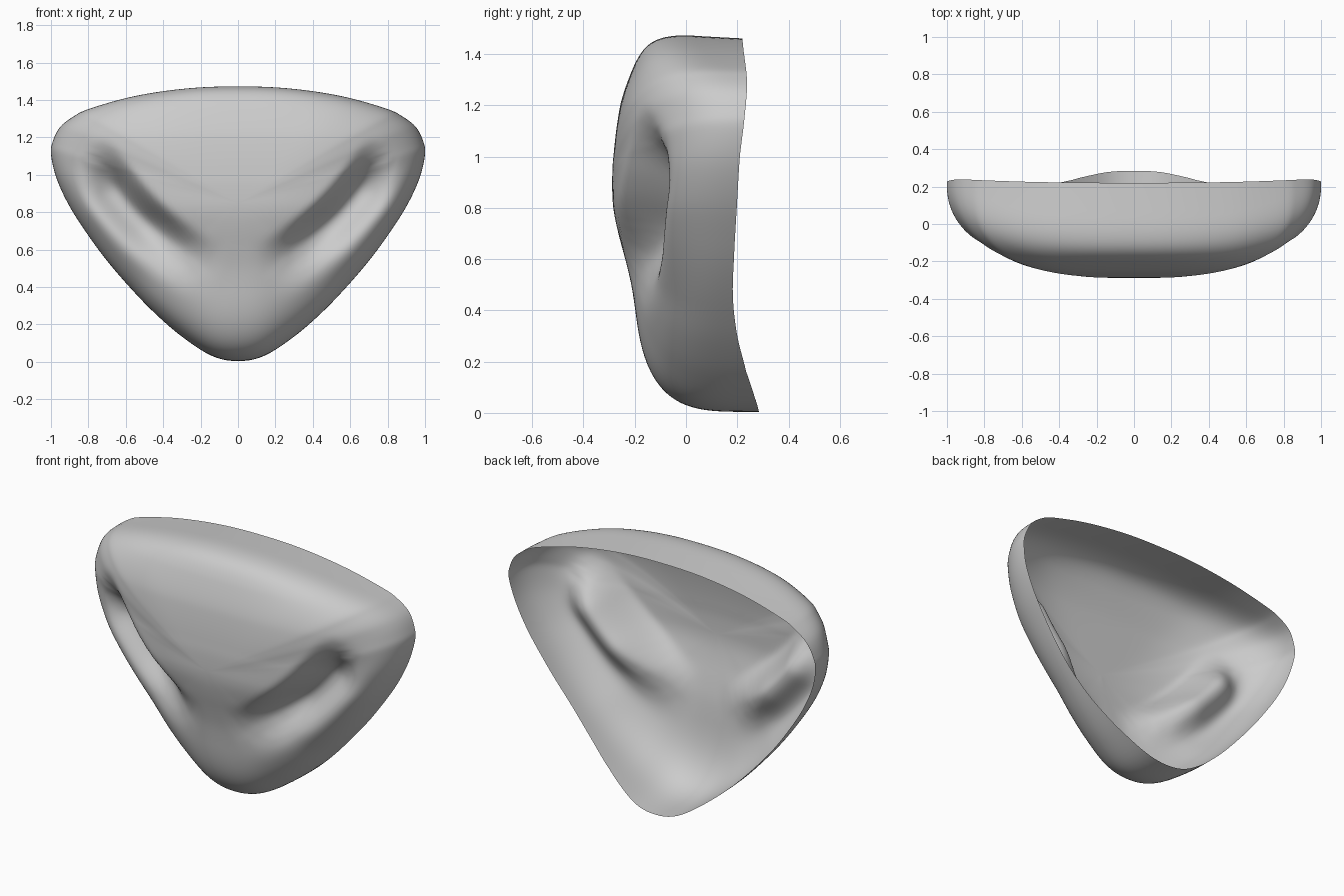
import bpy, bmesh, math
from mathutils import Vector

if "Cube" in bpy.data.objects:
    bpy.data.objects.remove(bpy.data.objects["Cube"])

RINGS, CZ = 56, 0.85


def hermite(p0, p1, p2, p3, t):
    return 0.5 * (2 * p1 + (p2 - p0) * t + (2 * p0 - 5 * p1 + 4 * p2 - p3) * t * t
                  + (3 * p1 - p0 - 3 * p2 + p3) * t ** 3)


def profile(pts, x):
    """Smooth interpolation of a value table (x ascending)."""
    x = min(max(x, pts[0][0]), pts[-1][0])
    n = len(pts)
    i = 0
    while i < n - 2 and x > pts[i + 1][0]:
        i += 1
    t = (x - pts[i][0]) / (pts[i + 1][0] - pts[i][0])
    v = [pts[min(max(k, 0), n - 1)][1] for k in range(i - 1, i + 3)]
    return hermite(*v, t)


def smooth(t):
    t = min(max(t, 0), 1)
    return t * t * (3 - 2 * t)


# Rounded triangular outline, right half from top to bottom
half = [(0, 1.475), (.2, 1.47), (.4, 1.45), (.6, 1.415), (.8, 1.36), (.88, 1.32), (.95, 1.26),
        (.99, 1.18), (1.0, 1.11), (.97, .98), (.9, .83), (.8, .675), (.7, .54), (.58, .40),
        (.45, .265), (.3, .135), (.14, .032), (0, .004)]
loop = [Vector(p) for p in half + [(-x, z) for x, z in reversed(half[1:-1])]]
n = len(loop)
outline = []
for i in range(n):
    for k in range(5):
        outline.append(hermite(loop[i - 1], loop[i], loop[(i + 1) % n], loop[(i + 2) % n], k / 5))

# Depth tables: back rim, front centre line, and edge roundness, all by height
rim = [(0, .285), (.08, .262), (.16, .235), (.3, .20), (.45, .183), (.6, .187), (.8, .198),
       (1.0, .21), (1.15, .228), (1.3, .238), (1.48, .22)]
front = [(0, -.2), (.2, -.205), (.4, -.208), (.5, -.217), (.6, -.238), (.7, -.264), (.8, -.284),
         (.9, -.288), (1.0, -.283), (1.2, -.258), (1.36, -.218), (1.48, -.2)]
roundness = [(0, 4.0), (.15, 3.4), (.4, 2.7), (.8, 2.45), (1.1, 2.35), (1.25, 2.7), (1.36, 3.9), (1.48, 7)]

# Sunken channel under the brow, a curve mirrored to both sides
channel = []
a, b, c = Vector((.83, 1.17)), Vector((.58, .68)), Vector((.09, .46))
for k in range(81):
    t = k / 80
    channel.append(a * (1 - t) ** 2 + b * 2 * t * (1 - t) + c * t * t)


def carve(x, z, y):
    p = Vector((abs(x), z))
    k = min(range(81), key=lambda j: (channel[j] - p).length_squared)
    d = (channel[k] - p).length
    tan = channel[min(k + 1, 80)] - channel[max(k - 1, 0)]
    off = p - channel[k]
    above = tan.x * off.y - tan.y * off.x < 0
    t = k / 80
    ends = smooth(t / .3) * smooth((1 - t) / .5)
    width = .15 if above else .2
    w = ends * (1 - smooth((d - .01) / width))
    floor = .005 - .06 * t
    return y + max(floor - y, 0) * w


# Open-backed shell: rings shrinking from the rim to the middle of the face
bm = bmesh.new()
rings = []
for i in range(RINGS):
    u = 1 - (i / RINGS) ** 2.2
    ring = []
    for p in outline:
        x, z = p.x * u, CZ + (p.y - CZ) * u
        e = profile(roundness, p.y)
        h = max(1 - u ** e, 0) ** (1 / e)
        r = profile(rim, p.y)
        y = r + (profile(front, z) - r) * h
        # top wall dips slightly toward the rim
        dip = .014 * smooth((p.y - 1.2) / .2) * (1 - smooth(h / .65))
        ring.append(bm.verts.new((x, carve(x, z, y), z - dip)))
    rings.append(ring)
m = len(outline)
for r0, r1 in zip(rings, rings[1:]):
    for j in range(m):
        k = (j + 1) % m
        bm.faces.new((r0[j], r0[k], r1[k], r1[j]))
centre = bm.verts.new((0, profile(front, CZ), CZ))
for j in range(m):
    bm.faces.new((rings[-1][j], rings[-1][(j + 1) % m], centre))
bm.normal_update()
if centre.normal.y > 0:
    bmesh.ops.reverse_faces(bm, faces=bm.faces[:])

# Soften the seams where the channel blends into the shell, keeping the rim fixed
inner = [v for v in bm.verts if not v.is_boundary and v.co.y < .04]
for _ in range(2):
    bmesh.ops.smooth_vert(bm, verts=inner, factor=.5, use_axis_y=True)

mesh = bpy.data.meshes.new("face_shell")
bm.to_mesh(mesh)
bm.free()
shell = bpy.data.objects.new("face_shell", mesh)
bpy.context.collection.objects.link(shell)
for f in mesh.polygons:
    f.use_smooth = True
